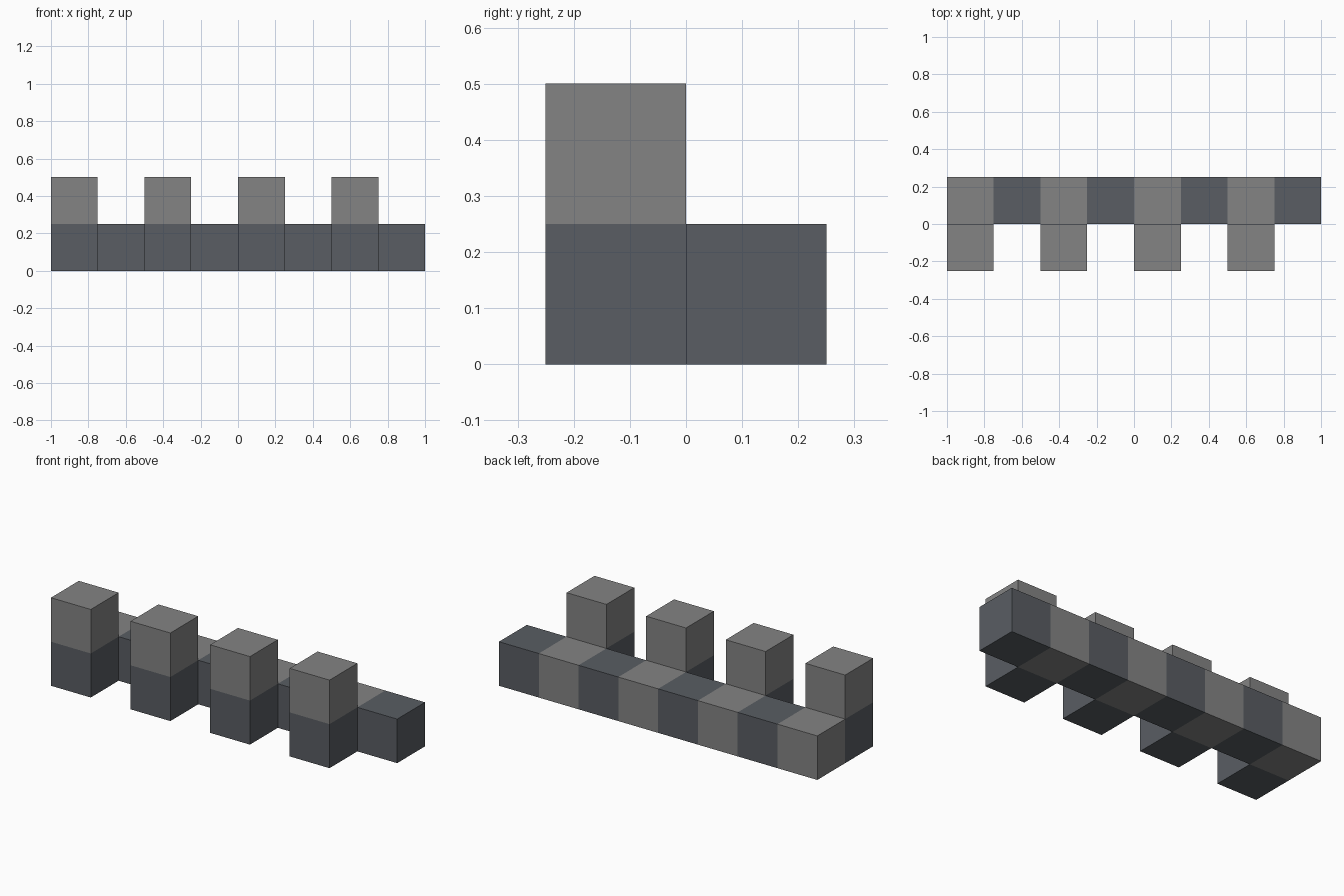
import bpy

if "Cube" in bpy.data.objects:
    bpy.data.objects.remove(bpy.data.objects["Cube"])

S = 0.25  # cube edge


def material(name, rgb):
    mat = bpy.data.materials.new(name)
    mat.diffuse_color = (*rgb, 1.0)
    mat.use_nodes = True
    mat.node_tree.nodes["Principled BSDF"].inputs["Base Color"].default_value = mat.diffuse_color
    return mat


light = material("light_grey", (0.23, 0.23, 0.23))
dark = material("dark_grey", (0.10, 0.11, 0.125))


def block(name, col, y, z, mat):
    """Cube in column col (0..7) with its centre at depth y and height z."""
    bpy.ops.mesh.primitive_cube_add(size=S, location=(-1 + S * (col + 0.5), y, z))
    obj = bpy.context.object
    obj.name = name
    obj.data.materials.append(mat)


for col in range(8):
    # Back row, alternating shades
    block(f"back_block_{col + 1}", col, S / 2, S / 2, dark if col % 2 else light)
    # Two-block front towers on every other column
    if col % 2 == 0:
        n = col // 2 + 1
        block(f"tower_base_{n}", col, -S / 2, S / 2, dark)
        block(f"tower_top_{n}", col, -S / 2, S * 1.5, light)
